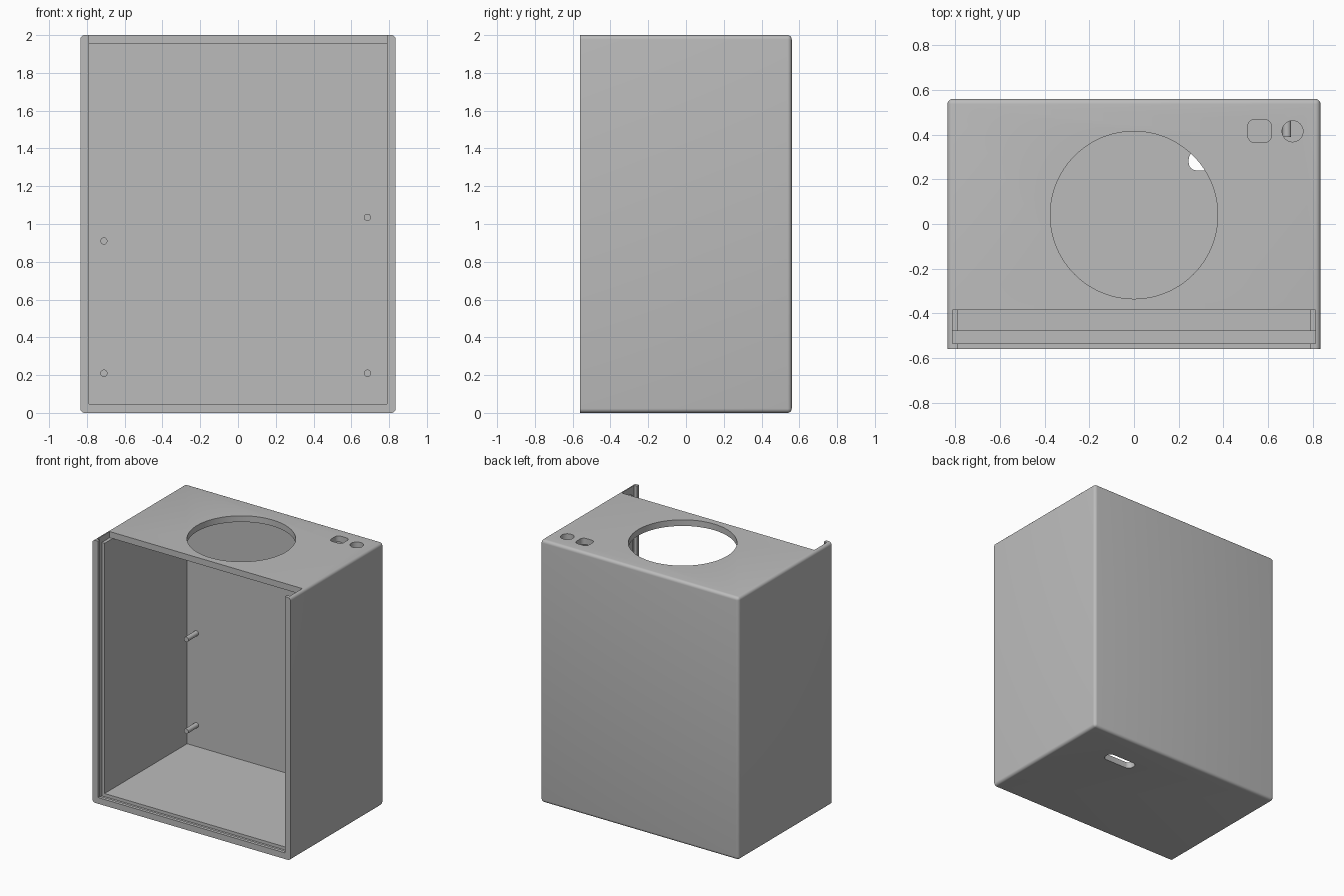
import bpy, bmesh, math

cube = bpy.data.objects.get("Cube")
if cube:
    bpy.data.objects.remove(cube)

grey = bpy.data.materials.new("plain_grey")
grey.use_nodes = True
colour = (0.5, 0.5, 0.5, 1)
grey.diffuse_color = colour
grey.node_tree.nodes["Principled BSDF"].inputs["Base Color"].default_value = colour

W, D, H = 0.835, 0.56, 2.0      # half width, half depth, height
WALL = 0.047
LIP = W - 0.023                 # half width at the bottom of the panel groove


def make_object(name, bm):
    bmesh.ops.recalc_face_normals(bm, faces=bm.faces)
    mesh = bpy.data.meshes.new(name)
    bm.to_mesh(mesh)
    bm.free()
    mesh.materials.append(grey)
    obj = bpy.data.objects.new(name, mesh)
    bpy.context.collection.objects.link(obj)
    return obj


def box_bm(lo, hi):
    bm = bmesh.new()
    bmesh.ops.create_cube(bm, size=1)
    for v in bm.verts:
        v.co = [(a + b) / 2 + c * (b - a) for a, b, c in zip(lo, hi, v.co)]
    return bm


def box(name, lo, hi, corner=0):
    """Box, optionally with rounded vertical corners."""
    bm = box_bm(lo, hi)
    if corner:
        upright = [e for e in bm.edges
                   if abs(e.verts[0].co.z - e.verts[1].co.z) > 1e-4]
        bmesh.ops.bevel(bm, geom=upright, offset=corner, segments=6,
                        profile=0.5, affect='EDGES')
    return make_object(name, bm)


def cylinder(name, centre, radius, length, sides, along_y=False):
    bm = bmesh.new()
    bmesh.ops.create_cone(bm, cap_ends=True, segments=sides, radius1=radius,
                          radius2=radius, depth=length)
    obj = make_object(name, bm)
    obj.location = centre
    if along_y:
        obj.rotation_euler.x = math.pi / 2
    return obj


def smooth(obj):
    bpy.ops.object.select_all(action='DESELECT')
    obj.select_set(True)
    bpy.context.view_layer.objects.active = obj
    bpy.ops.object.shade_smooth_by_angle(angle=math.radians(35))


# Outer shell: all edges rounded except around the open front
bm = box_bm((-W, -D, 0), (W, D, H))
rounded = [e for e in bm.edges if max(v.co.y for v in e.verts) > 0]
bmesh.ops.bevel(bm, geom=rounded, offset=0.023, segments=5, profile=0.5,
                affect='EDGES')
housing = make_object("housing", bm)

# Openings cut from the shell
inner = W - WALL
under = H - WALL
cutters = [
    box("cavity_cutter", (-inner, -1, WALL), (inner, D - WALL, under)),
    box("panel_groove_cutter", (-LIP, -0.535, 0.023), (LIP, -0.48, 2.2)),
    box("top_notch_cutter", (-LIP, -0.535, under), (LIP, -0.385, 2.2)),
    box("front_notch_cutter", (-inner, -1, 1.8), (inner, -0.5, 2.2)),
    cylinder("large_round_hole_cutter", (0, 0.04, H), 0.375, 0.3, 96),
    box("square_hole_cutter", (0.51, 0.365, 1.8), (0.615, 0.468, 2.2), 0.03),
    cylinder("small_round_hole_cutter", (0.71, 0.415, H), 0.047, 0.3, 40),
    box("cable_slot_cutter", (0.245, 0.24, -0.2), (0.495, 0.325, 0.2), 0.035),
]
bpy.context.view_layer.objects.active = housing
for cutter in cutters:
    cutter.hide_render = True
    mod = housing.modifiers.new(cutter.name, 'BOOLEAN')
    mod.operation = 'DIFFERENCE'
    mod.solver = 'EXACT'
    mod.object = cutter
    bpy.ops.object.modifier_apply(modifier=mod.name)
for cutter in cutters:
    bpy.data.objects.remove(cutter)
smooth(housing)

# Mounting pegs on the inside of the back wall
for name, x, z in (("upper_right", -0.71, 0.91), ("lower_right", -0.71, 0.21),
                   ("upper_left", 0.685, 1.035), ("lower_left", 0.685, 0.21)):
    peg = cylinder(name + "_mounting_peg", (x, 0.455, z), 0.019, 0.13, 24, True)
    smooth(peg)
